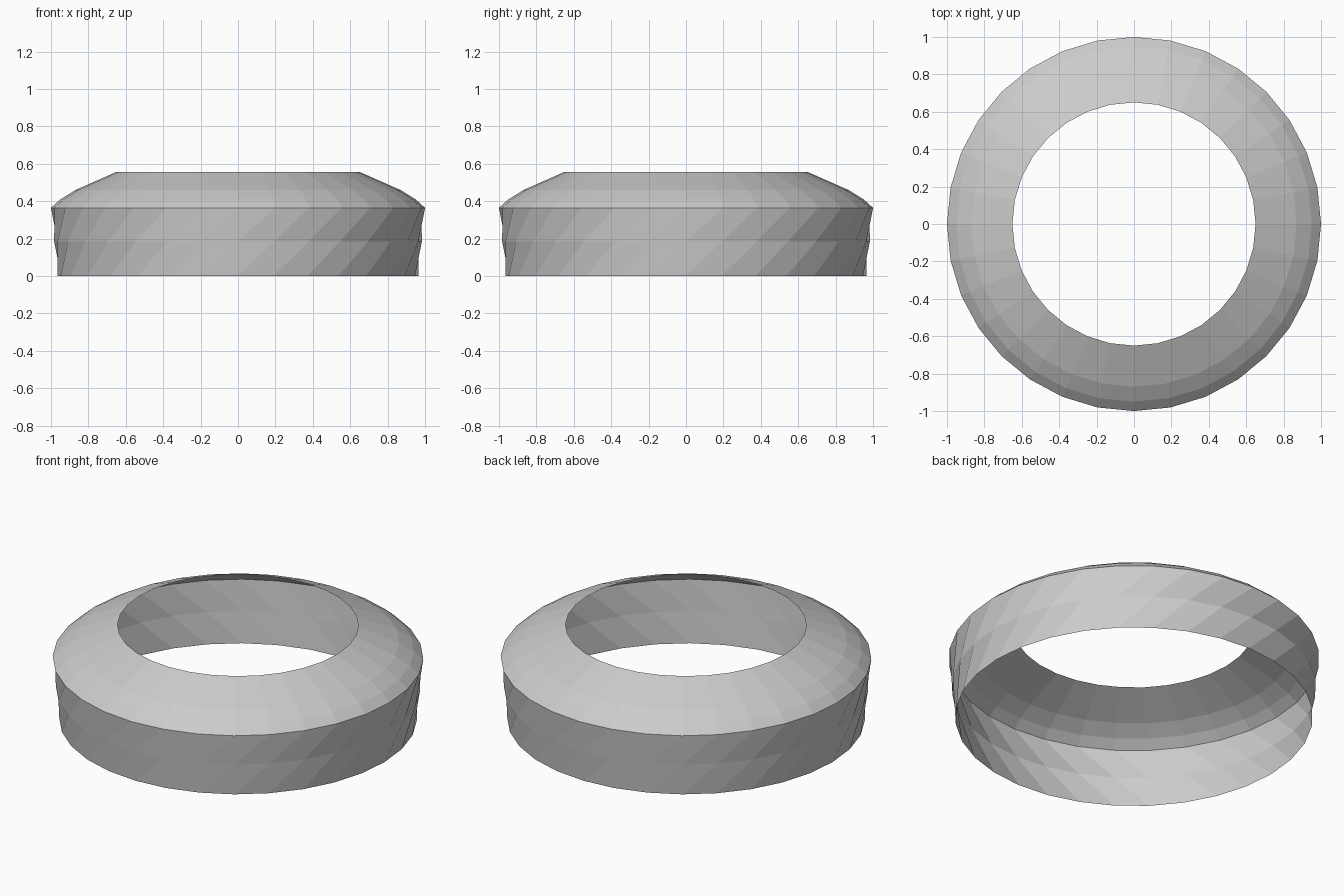
import bpy, bmesh, math

if "Cube" in bpy.data.objects:
    bpy.data.objects.remove(bpy.data.objects["Cube"])

SEGMENTS = 32
STEP = 2 * math.pi / SEGMENTS

# Profile rings: radius, height, twist in segments (the wall facets are slanted)
PROFILE = [
    (0.965, 0.0, -2), (0.983, 0.185, -1), (1.0, 0.365, 0),   # wall
    (0.95, 0.41, 0), (0.87, 0.46, 0), (0.65, 0.557, 0),      # sloped shoulder
]

# Open, single-skin ring
bm = bmesh.new()
rings = []
for radius, height, twist in PROFILE:
    rings.append([
        bm.verts.new((radius * math.cos((i + twist) * STEP),
                      radius * math.sin((i + twist) * STEP), height))
        for i in range(SEGMENTS)])

for low, high in zip(rings, rings[1:]):
    for i in range(SEGMENTS):
        j = (i + 1) % SEGMENTS
        bm.faces.new((low[i], low[j], high[j], high[i]))

mesh = bpy.data.meshes.new("collar_ring")
bm.to_mesh(mesh)
bm.free()
bpy.context.collection.objects.link(bpy.data.objects.new("collar_ring", mesh))
